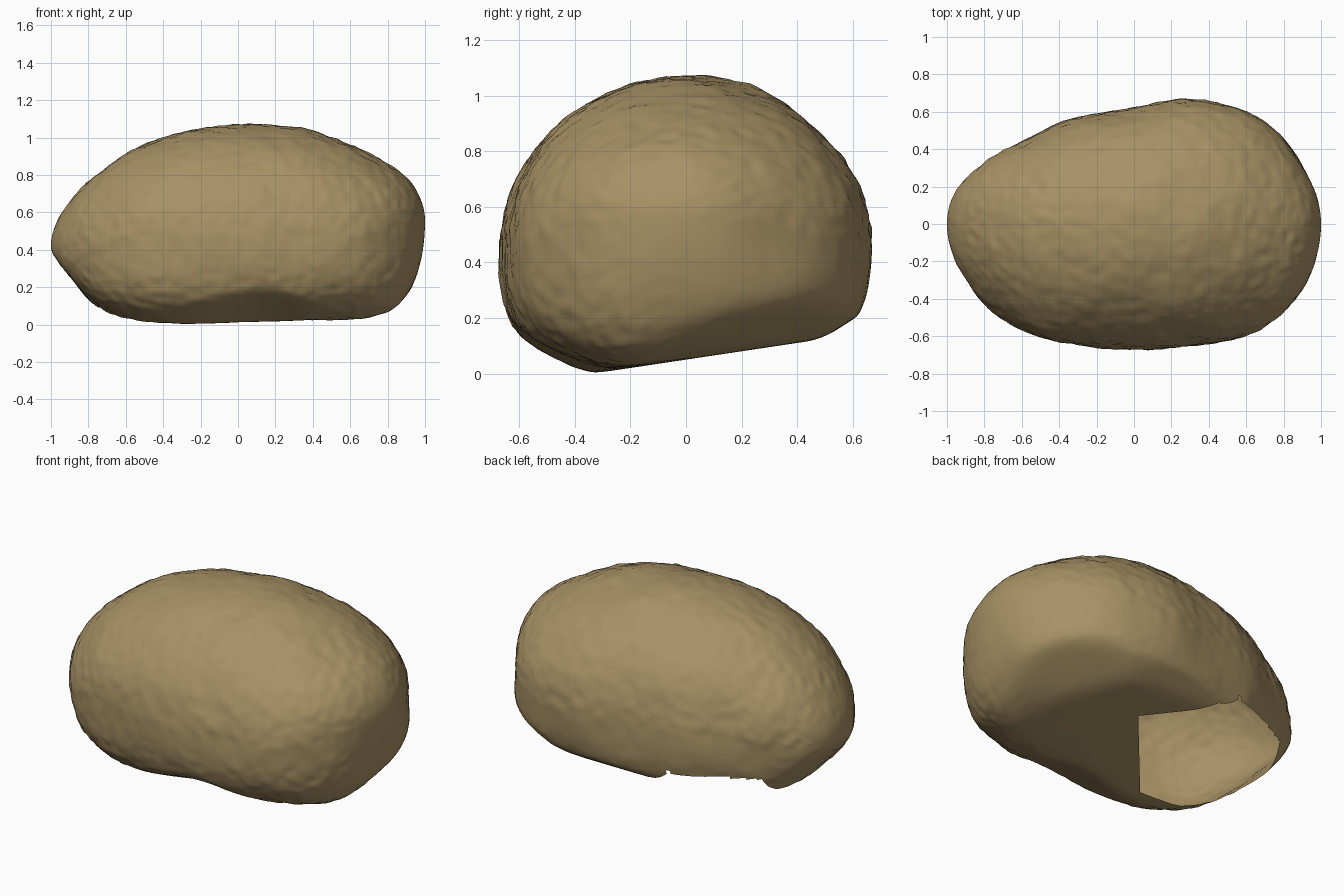
import bpy, bmesh, math
from mathutils import Vector, noise

cube = bpy.data.objects.get("Cube")
if cube:
    bpy.data.objects.remove(cube)

RINGS, SIDES = 130, 150

# Cross-section radii along the length, before rounding off the ends
STATIONS = [-1, -.8, -.6, -.3, 0, .3, .6, .8, .9, 1]
FRONT = [.66, .71, .715, .68, .665, .68, .74, .79, .80, .82]
BACK = [.58, .55, .545, .60, .62, .70, .76, .77, .75, .65]
TOP = [.50, .56, .60, .61, .62, .63, .64, .64, .61, .53]
BOTTOM = [.25, .52, .53, .50, .47, .46, .53, .69, .88, 1.03]
CENTRE = [.42, .43, .44, .45, .45, .45, .45, .48, .52, .57]

# Outline of the opening in the underside, in plan
OPENING = [(.18, .25), (-.14, .54), (-.42, .58), (-.70, .46),
           (-.81, .12), (-.73, -.13), (-.56, -.26), (-.27, -.27)]


def linear(values, x):
    x = max(-1, min(1, x))
    for i in range(len(STATIONS) - 1):
        a, b = STATIONS[i], STATIONS[i + 1]
        if x <= b:
            return values[i] + (values[i + 1] - values[i]) * (x - a) / (b - a)
    return values[-1]


def smooth(values, x):
    """Average neighbouring samples to round off the profile."""
    return sum(linear(values, x + k * .03) for k in range(-3, 4)) / 7


def soft_max(a, b, blend):
    h = max(0, blend - abs(a - b)) / blend
    return max(a, b) + h * h * blend / 4


def skin_point(x, angle):
    c, s = math.cos(angle), math.sin(angle)
    taper = math.sqrt(max(0, 1 - x * x))
    side = smooth(BACK if c > 0 else FRONT, x) * taper
    power = 1 if s > 0 else 2 / 3          # domed above, boxier below
    height = smooth(TOP if s > 0 else BOTTOM, x) * taper
    y = math.copysign(abs(c) ** power, c) * side
    z = smooth(CENTRE, x) + math.copysign(abs(s) ** power, s) * height
    p = Vector((x, y, z))
    # Lumps and fine wrinkles, strongest on the upper front
    outward = Vector((x * .3, c, s)).normalized()
    rough = .008 if s > 0 or c < 0 else .003
    bump = .012 * noise.noise(p * 4) + rough * noise.noise(p * 20)
    p += outward * bump * min(1, taper * 2)
    # Sloping underside, bevelled at the front, the back and the wide end
    hollow = .06 * math.exp(-((p.x - .15) / .3) ** 2)
    z = soft_max(p.z, .4 * (p.x + p.y) - .24, .12)
    z = soft_max(z, .05 + .15 * p.y, .03)
    z = soft_max(z, .48 * (-.38 - p.y) + hollow, .03)
    p.z = soft_max(z, .13 + .64 * (p.y - .5), .03)
    return p


# Lofted body
bm = bmesh.new()
rings = []
for i in range(1, RINGS):
    x = -math.cos(math.pi * i / RINGS)
    rings.append([bm.verts.new(skin_point(x, math.tau * j / SIDES))
                  for j in range(SIDES)])
for r0, r1 in zip(rings, rings[1:]):
    for j in range(SIDES):
        k = (j + 1) % SIDES
        bm.faces.new((r0[j], r0[k], r1[k], r1[j]))
for x, ring in ((-1, rings[0]), (1, rings[-1])):
    tip = bm.verts.new((x, 0, smooth(CENTRE, x)))
    for j in range(SIDES):
        bm.faces.new((tip, ring[j], ring[(j + 1) % SIDES]))
bmesh.ops.recalc_face_normals(bm, faces=bm.faces[:])
bm.normal_update()


def is_underside(face):
    return face.calc_center_median().z < .23 and face.normal.z < -.1


# Cut the open patch in the underside along its outline
edges = []
for a, b in zip(OPENING, OPENING[1:] + OPENING[:1]):
    a, b = Vector((*a, 0)), Vector((*b, 0))
    inward = Vector((a.y - b.y, b.x - a.x, 0)).normalized()
    edges.append((a, inward))
    faces = [f for f in bm.faces if is_underside(f)]
    geom = set(faces)
    for f in faces:
        geom.update(f.edges)
        geom.update(f.verts)
    bmesh.ops.bisect_plane(bm, geom=list(geom), dist=1e-5,
                           plane_co=a, plane_no=inward)
    bm.normal_update()

inside = [f for f in bm.faces if is_underside(f) and all(
    (f.calc_center_median() - a).dot(n) > 0 for a, n in edges)]
bmesh.ops.delete(bm, geom=inside, context='FACES')

mesh = bpy.data.meshes.new("potato_skin")
bm.to_mesh(mesh)
bm.free()
potato = bpy.data.objects.new("potato_skin", mesh)
bpy.context.collection.objects.link(potato)

# Tan skin colour
skin = bpy.data.materials.new("tan_skin")
skin.use_nodes = True
colour = (.39, .285, .13, 1)
skin.diffuse_color = colour
bsdf = skin.node_tree.nodes["Principled BSDF"]
bsdf.inputs["Base Color"].default_value = colour
bsdf.inputs["Roughness"].default_value = .8
mesh.materials.append(skin)

bpy.context.view_layer.objects.active = potato
potato.select_set(True)
bpy.ops.object.shade_smooth_by_angle(angle=math.radians(40))
